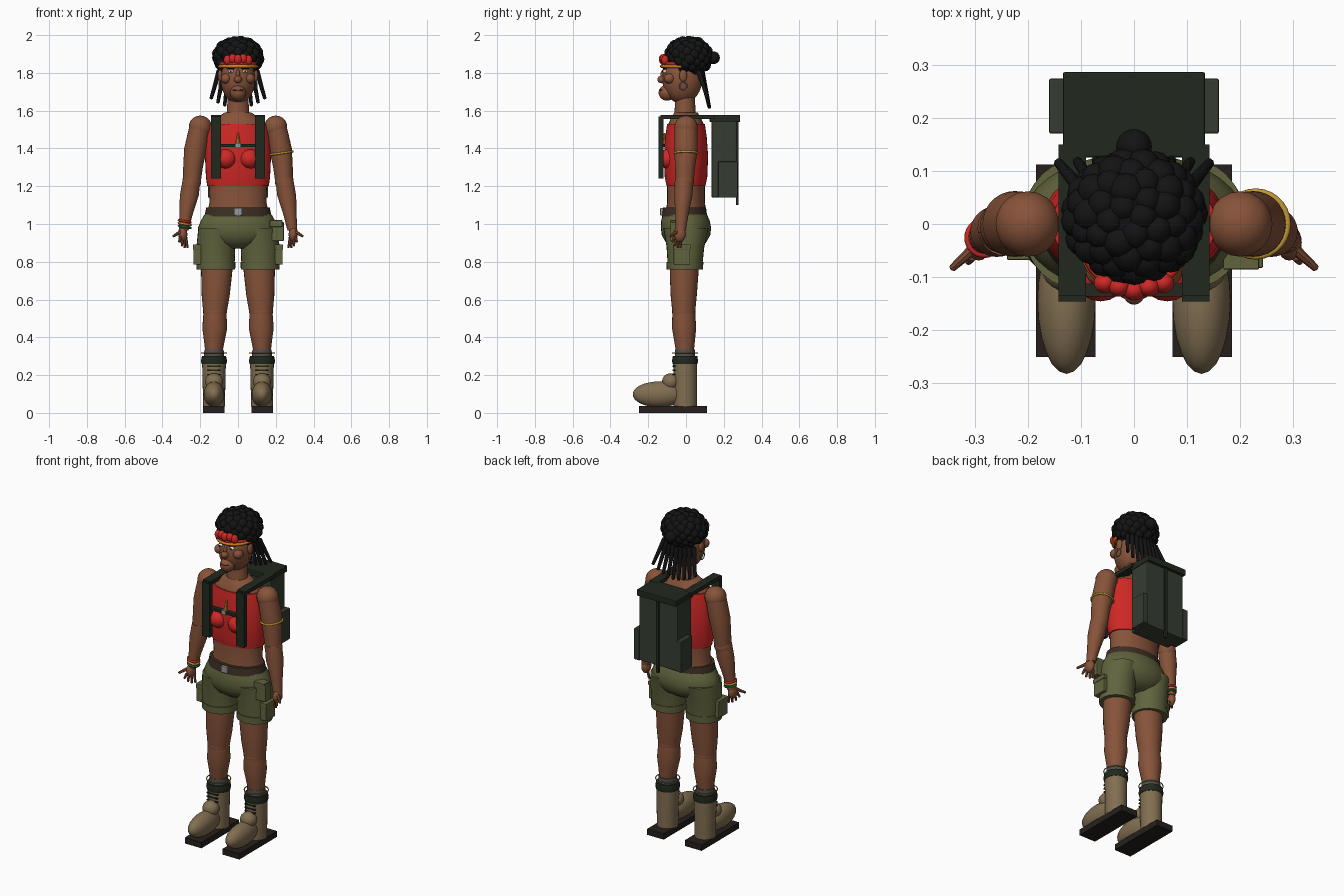
import bpy, bmesh, math, random
from mathutils import Vector, Matrix

if "Cube" in bpy.data.objects:
    bpy.data.objects.remove(bpy.data.objects["Cube"])

random.seed(4)


def mat(name, r, g, b):
    m = bpy.data.materials.new(name)
    m.diffuse_color = tuple((c / 255) ** 2.2 for c in (r, g, b)) + (1,)
    m.use_nodes = True
    m.node_tree.nodes["Principled BSDF"].inputs["Base Color"].default_value = m.diffuse_color
    return m


SKIN = mat("skin", 134, 84, 60)
HAIR = mat("hair", 26, 26, 27)
RED = mat("red_cloth", 205, 44, 42)
ORANGE = mat("orange_cloth", 220, 125, 35)
OLIVE = mat("olive_cloth", 97, 100, 64)
BOOT = mat("boot_leather", 128, 110, 82)
SOLE = mat("sole_rubber", 42, 37, 34)
BELT = mat("belt_leather", 62, 50, 40)
STRAP = mat("dark_strap", 38, 45, 35)
PACK = mat("pack_cloth", 56, 63, 52)
GOLD = mat("gold", 190, 150, 55)
STEEL = mat("steel", 150, 150, 150)
SOCK = mat("sock", 80, 80, 80)
WHITE = mat("eye_white", 225, 225, 220)
LIP = mat("lip", 105, 55, 45)
GREEN = mat("green_band", 35, 95, 60)


def make(name, bm, m, smooth=True):
    bmesh.ops.recalc_face_normals(bm, faces=bm.faces)
    me = bpy.data.meshes.new(name)
    bm.to_mesh(me)
    bm.free()
    me.materials.append(m)
    ob = bpy.data.objects.new(name, me)
    bpy.context.collection.objects.link(ob)
    if smooth:
        bpy.ops.object.select_all(action='DESELECT')
        ob.select_set(True)
        bpy.context.view_layer.objects.active = ob
        bpy.ops.object.shade_smooth_by_angle(angle=math.radians(40))
    return ob


def ball(name, c, r, m, seg=20):
    r = (r, r, r) if isinstance(r, (int, float)) else r
    bm = bmesh.new()
    bmesh.ops.create_uvsphere(bm, u_segments=seg, v_segments=seg * 2 // 3, radius=1,
                              matrix=Matrix.Translation(c) @ Matrix.Diagonal((*r, 1)))
    return make(name, bm, m)


def box(name, lo, hi, m, bevel=0.0):
    c = [(a + b) / 2 for a, b in zip(lo, hi)]
    s = [abs(b - a) for a, b in zip(lo, hi)]
    bm = bmesh.new()
    bmesh.ops.create_cube(bm, size=1, matrix=Matrix.Translation(c) @ Matrix.Diagonal((*s, 1)))
    if bevel:
        bmesh.ops.bevel(bm, geom=bm.edges[:], offset=bevel, segments=2, affect='EDGES', profile=0.5)
    return make(name, bm, m, False)


def skin_rings(name, rings, m):
    bm = bmesh.new()
    vs = [[bm.verts.new(p) for p in ring] for ring in rings]
    n = len(vs[0])
    for a, b in zip(vs, vs[1:]):
        for i in range(n):
            bm.faces.new((a[i], a[(i + 1) % n], b[(i + 1) % n], b[i]))
    bm.faces.new(vs[0][::-1])
    bm.faces.new(vs[-1])
    return make(name, bm, m)


def loft(name, sections, m, n=28):
    """Stack of horizontal ellipses (cx, cy, z, rx, ry)."""
    ang = [2 * math.pi * i / n for i in range(n)]
    return skin_rings(name, [[(cx + rx * math.cos(t), cy + ry * math.sin(t), z) for t in ang]
                             for cx, cy, z, rx, ry in sections], m)


def limb(name, a, b, ra, rb, m, n=14):
    """Tapered rod with rounded ends."""
    a, b = Vector(a), Vector(b)
    d = (b - a).normalized()
    q = d.to_track_quat('Z', 'Y')
    prof = [(a - d * ra * 0.4, ra * .5), (a, ra), (b, rb), (b + d * rb * 0.4, rb * .5)]
    return skin_rings(name, [[p + q @ Vector((r * math.cos(2 * math.pi * i / n), r * math.sin(2 * math.pi * i / n), 0))
                              for i in range(n)] for p, r in prof], m)


def ring(name, c, R, r, m, rot=(0, 0, 0), sy=1):
    bpy.ops.mesh.primitive_torus_add(location=c, rotation=rot, major_radius=R, minor_radius=r,
                                     major_segments=28, minor_segments=8)
    ob = bpy.context.object
    ob.name = name
    ob.scale.y = sy
    ob.data.materials.append(m)
    bpy.ops.object.shade_smooth()
    return ob


# head and face
ball("head", (0, -.02, 1.765), (.092, .105, .128), SKIN, 28)
ball("nose", (0, -.128, 1.765), (.021, .024, .02), SKIN)
ball("nose_bridge", (0, -.117, 1.79), (.011, .018, .03), SKIN)
ball("muzzle", (0, -.1, 1.695), (.042, .045, .042), SKIN)
ball("mouth", (0, -.128, 1.708), (.03, .016, .008), LIP)
loft("neck", [(0, -.005, 1.52, .075, .065), (0, -.005, 1.6, .058, .055), (0, -.005, 1.69, .055, .052)], SKIN)

# hair mass, curls, bun and hanging locks
ball("hair_core", (0, .015, 1.885), (.118, .108, .1), HAIR, 24)
N = 85
for i in range(N):
    u = 1 - 1.75 * (i + .5) / N
    a, h = i * 2.39996, math.sqrt(1 - u * u)
    p = (.107 * h * math.cos(a), .015 + .1 * h * math.sin(a), 1.885 + .083 * u)
    if p[2] > (1.875 if p[1] < -.04 else 1.815):
        ball("hair_curl", p, random.uniform(.028, .034), HAIR, 12)
ball("hair_bun", (0, .145, 1.88), .034, HAIR)
for i in range(9):
    u = i / 4 - 1
    limb("hair_lock", (u * .1, .085 - .02 * u * u, 1.81),
         (u * .142, .125 - .01 * abs(u), 1.615 + .05 * u * u), .014, .009, HAIR, 10)

# headband with knot
ring("headband", (0, -.02, 1.835), .1, .009, ORANGE, sy=1.08)
ring("headband_upper", (0, -.02, 1.85), .098, .008, RED, sy=1.08)
for x, z in ((-.055, 1.868), (-.028, 1.875), (0, 1.872), (.028, 1.875), (.055, 1.868)):
    ball("headband_knot", (x, -.125 + abs(x) * .25, z), (.021, .019, .026), RED)

# torso, top and waist
loft("shoulders", [(0, 0, 1.45, .16, .1), (0, 0, 1.525, .15, .095), (0, 0, 1.56, .115, .08),
                   (0, 0, 1.59, .07, .062)], SKIN)
loft("cropped_top", [(0, 0, 1.2, .163, .103), (0, 0, 1.25, .17, .113), (0, 0, 1.36, .175, .117),
                     (0, 0, 1.46, .17, .11), (0, 0, 1.53, .155, .1)], RED, 36)
loft("waist", [(0, 0, 1.04, .165, .108), (0, 0, 1.12, .15, .1), (0, 0, 1.21, .155, .1)], SKIN)
limb("pendant_cord", (0, -.112, 1.48), (0, -.122, 1.42), .005, .013, ORANGE, 8)

# belt and shorts
loft("belt", [(0, -.008, 1.04, .178, .12), (0, -.008, 1.088, .168, .114)], BELT, 36)
box("belt_buckle", (-.022, -.137, 1.045), (.022, -.118, 1.085), STEEL, .004)
loft("shorts_hips", [(0, -.002, .87, .075, .06), (0, 0, .9, .15, .105), (0, 0, .94, .205, .128),
                     (0, 0, .98, .212, .133), (0, -.003, 1.02, .195, .128), (0, -.006, 1.05, .178, .117)], OLIVE, 36)

# chest strap and backpack
box("chest_strap", (-.1, -.136, 1.407), (.1, -.112, 1.423), STRAP)
box("chest_buckle", (-.014, -.14, 1.403), (.014, -.118, 1.428), STEEL)
box("backpack_body", (-.13, .135, 1.14), (.13, .268, 1.55), PACK, .006)
box("backpack_lid", (-.134, .125, 1.54), (.134, .286, 1.577), STRAP, .004)
box("backpack_center_strap", (-.008, .264, 1.1), (.008, .277, 1.55), STRAP)

for s in (-1, 1):
    # face details
    ball("cheek", (s * .063, -.088, 1.77), (.028, .03, .027), SKIN)
    ball("eye", (s * .038, -.112, 1.808), (.014, .012, .009), WHITE, 14)
    ball("pupil", (s * .038, -.123, 1.808), .005, HAIR, 10)
    limb("eyebrow", (s * .022, -.119, 1.824), (s * .058, -.104, 1.826), .005, .004, HAIR, 8)
    ball("ear", (s * .094, -.015, 1.785), (.013, .021, .033), SKIN)
    ring("earring", (s * .1, -.015, 1.73), .02, .003, STEEL, (0, math.pi / 2, 0))
    ball("bust", (s * .063, -.09, 1.345), (.055, .056, .053), RED)

    # backpack straps and pockets
    x0, x1 = s * .09, s * .142
    box("strap_front", (x0, -.146, 1.24), (x1, -.118, 1.57), STRAP)
    box("strap_over_shoulder", (x0, -.135, 1.555), (x1, .15, 1.578), STRAP)
    box("backpack_side_pocket", (s * .125, .17, 1.14), (s * .16, .274, 1.33), PACK, .004)

    # arm
    ball("shoulder", (s * .2, 0, 1.512), (.061, .062, .062), SKIN)
    loft("upper_arm", [(s * .2, 0, 1.52, .057, .06), (s * .225, 0, 1.4, .06, .062),
                       (s * .238, -.005, 1.3, .052, .053), (s * .245, -.008, 1.21, .046, .047)], SKIN)
    ball("elbow", (s * .245, -.008, 1.225), (.05, .05, .05), SKIN)
    loft("forearm", [(s * .245, -.01, 1.24, .047, .049), (s * .258, -.014, 1.15, .05, .048),
                     (s * .275, -.022, 1.05, .035, .035), (s * .288, -.028, .965, .026, .027)], SKIN)
    ball("palm", (s * .292, -.035, .945), (.024, .034, .04), SKIN)
    for k in range(4):
        limb("finger", (s * (.277 + .009 * k), -.025 - .012 * k, .93),
             (s * (.267 + .015 * k), -.03 - .014 * k, .875 + .005 * k * (k - 1)), .009, .006, SKIN, 8)
    limb("thumb", (s * .3, -.045, .962), (s * .342, -.083, .935), .011, .007, SKIN, 8)

    # shorts leg and cargo pocket
    cx = s * .117
    loft("shorts_leg", [(cx, -.005, .785, .099, .092), (cx, -.003, .88, .103, .1), (s * .112, 0, .98, .098, .12)], OLIVE)
    loft("shorts_cuff", [(cx, -.006, .758, .102, .096), (cx, -.006, .8, .104, .098)], OLIVE)
    box("cargo_pocket", (s * .195, -.065, .785), (s * .236, .022, .885), OLIVE, .004)
    box("cargo_flap", (s * .195, -.068, .865), (s * .239, .025, .892), OLIVE, .003)

    # leg
    loft("thigh", [(s * .11, -.005, .85, .088, .08), (s * .113, -.01, .74, .082, .076),
                   (s * .118, -.012, .62, .074, .069), (s * .122, -.012, .53, .062, .06)], SKIN)
    ball("knee", (s * .122, -.012, .535), (.063, .062, .05), SKIN)
    loft("calf", [(s * .122, -.012, .54, .06, .06), (s * .123, -.01, .45, .066, .064),
                  (s * .125, -.008, .39, .056, .056), (s * .128, -.006, .32, .045, .047)], SKIN)

    # sock, boot and sole
    bx = s * .127
    loft("sock", [(bx, -.005, .28, .055, .055), (bx, -.005, .335, .051, .052)], SOCK)
    ring("anklet", (bx, -.005, .318), .067, .003, GOLD)
    loft("boot_cuff", [(bx, -.005, .258, .066, .065), (bx, -.005, .275, .069, .069),
                       (bx, -.005, .3, .064, .065)], STRAP)
    loft("boot_shaft", [(bx, -.004, .035, .058, .062), (bx, -.004, .15, .06, .062), (bx, -.005, .27, .063, .063)], BOOT)
    ball("boot_toe", (bx, -.145, .098), (.055, .137, .068), BOOT, 24)
    ball("boot_instep", (bx, -.08, .165), (.048, .047, .045), BOOT)
    box("boot_sole", (s * .072, -.25, 0), (s * .184, .112, .036), SOLE)
    for z in (.2, .222, .244):
        box("boot_lace", (bx - .035, -.071, z), (bx + .035, -.055, z + .007), STRAP)

# hip pouch, arm band and wrist bands
box("hip_pouch", (.17, -.083, .91), (.243, -.03, 1.01), OLIVE, .004)
box("hip_pouch_flap", (.168, -.086, .985), (.235, -.03, 1.02), OLIVE, .003)
ring("arm_band", (.229, 0, 1.375), .061, .006, GOLD, (0, math.radians(-8), 0))
for z, m in ((.985, GREEN), (1.0, GOLD), (1.014, RED)):
    ring("wrist_band", (-.282, -.026, z), .032, .006, m, (0, math.radians(10), 0))
